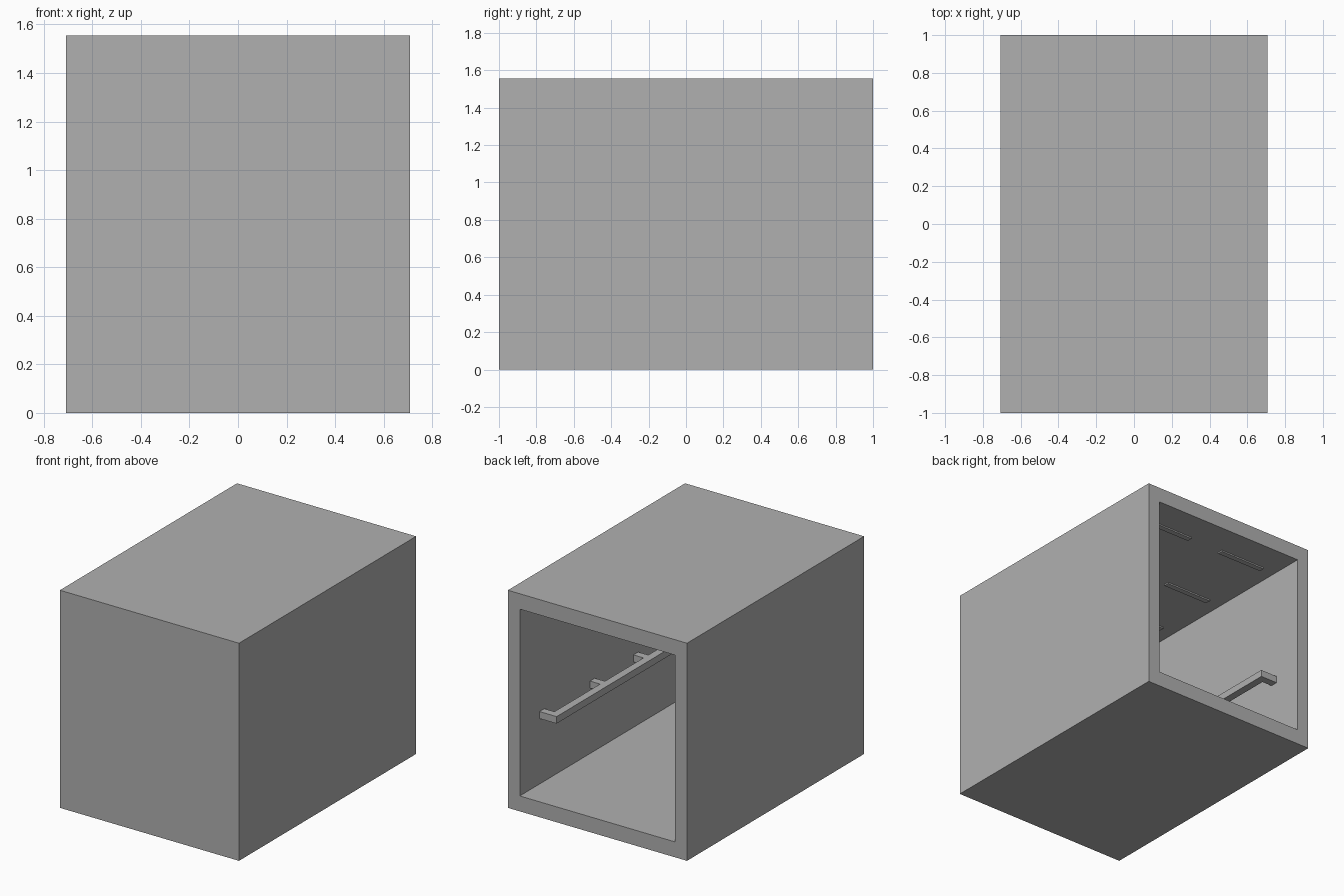
import bpy, bmesh

if "Cube" in bpy.data.objects:
    bpy.data.objects.remove(bpy.data.objects["Cube"])

W, D, H = 1.416, 2.0, 1.555     # outer size
TX, TZ, TY = 0.094, 0.11, 0.1   # wall thickness: sides, floor/ceiling, front
ROWS = (0.75, 0.18, -0.31, -0.80)

grey = bpy.data.materials.new("dark_grey")
grey.diffuse_color = (0.436, 0.436, 0.436, 1)
grey.use_nodes = True
grey.node_tree.nodes["Principled BSDF"].inputs["Base Color"].default_value = grey.diffuse_color


def finish(bm, name):
    bmesh.ops.recalc_face_normals(bm, faces=bm.faces)
    mesh = bpy.data.meshes.new(name)
    bm.to_mesh(mesh)
    bm.free()
    mesh.materials.append(grey)
    obj = bpy.data.objects.new(name, mesh)
    bpy.context.collection.objects.link(obj)
    return obj


def add_box(bm, x0, x1, y0, y1, z0, z1):
    verts = bmesh.ops.create_cube(bm, size=1)["verts"]
    for v in verts:
        v.co.x = x0 if v.co.x < 0 else x1
        v.co.y = y0 if v.co.y < 0 else y1
        v.co.z = z0 if v.co.z < 0 else z1


def mirror_x(obj):
    obj.modifiers.new("Mirror", "MIRROR").use_mirror_merge = False


# Cabin shell: a box whose back face is inset and pushed inward
bm = bmesh.new()
add_box(bm, -W / 2, W / 2, -D / 2, D / 2, 0, H)
bmesh.ops.recalc_face_normals(bm, faces=bm.faces)
back = max(bm.faces, key=lambda f: f.calc_center_median().y)
bmesh.ops.inset_individual(bm, faces=[back], thickness=0.1)
for v in back.verts:
    v.co.x = (W / 2 - TX) * (1 if v.co.x > 0 else -1)
    v.co.z = H - TZ if v.co.z > H / 2 else TZ
inner = bmesh.ops.extrude_discrete_faces(bm, faces=[back])["faces"][0]
for v in inner.verts:
    v.co.y = -D / 2 + TY
finish(bm, "cabin_shell")

# Handrail on each side wall: a long bar on four brackets
wall = W / 2 - TX
bm = bmesh.new()
add_box(bm, wall - 0.135, wall - 0.08, ROWS[-1] - 0.027, ROWS[0] + 0.027, 0.578, 0.628)
for y in ROWS:
    add_box(bm, wall - 0.08, wall, y - 0.027, y + 0.027, 0.578, 0.628)
mirror_x(finish(bm, "handrail"))

# Ceiling strips: two per row
bm = bmesh.new()
for y in ROWS:
    add_box(bm, 0.135, 0.505, y - 0.02, y + 0.02, H - TZ - 0.01, H - TZ)
mirror_x(finish(bm, "ceiling_strips"))
